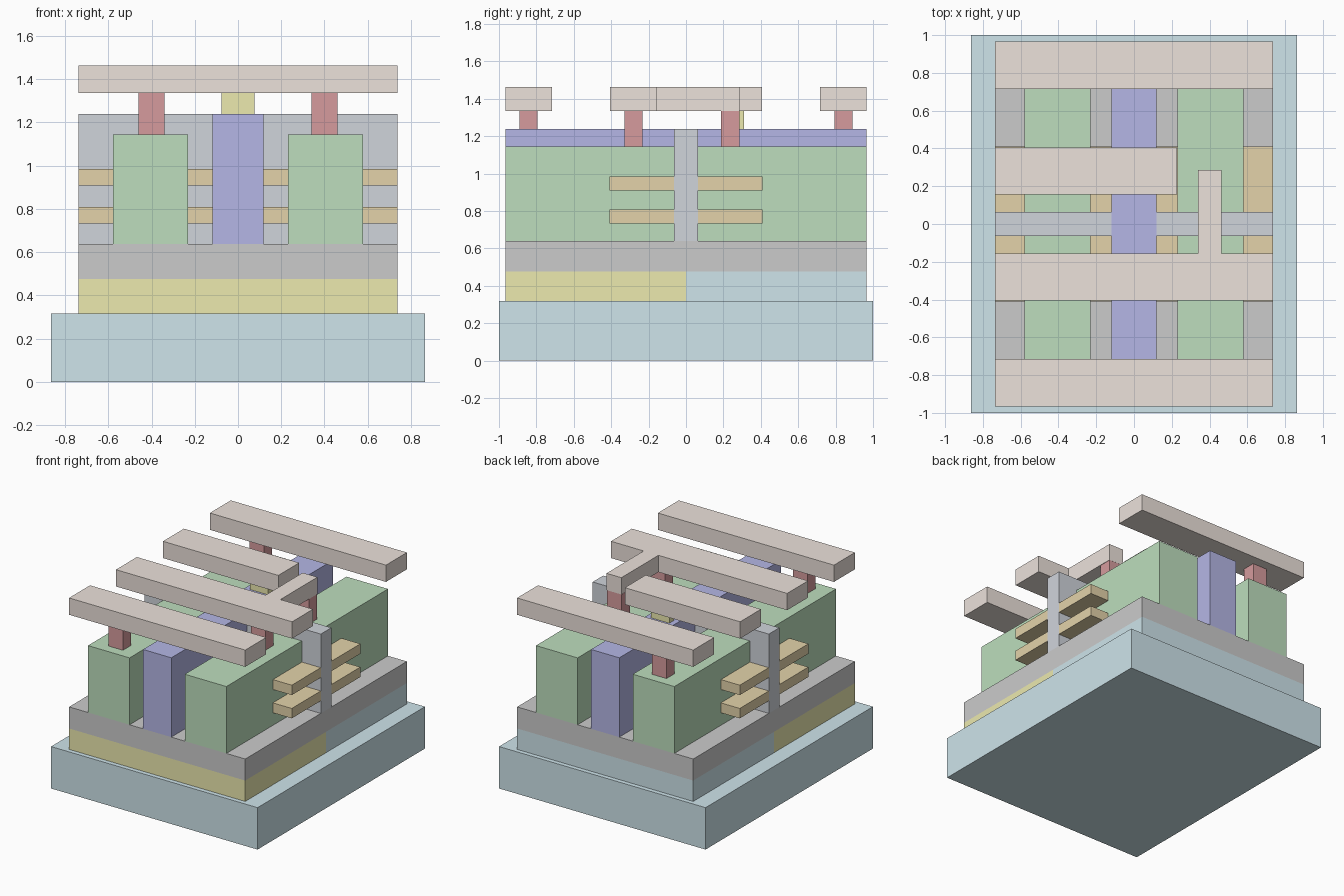
import bpy, bmesh

if "Cube" in bpy.data.objects:
    bpy.data.objects.remove(bpy.data.objects["Cube"])


def material(name, r, g, b):
    m = bpy.data.materials.new(name)
    m.diffuse_color = (r, g, b, 1)
    m.use_nodes = True
    m.node_tree.nodes["Principled BSDF"].inputs["Base Color"].default_value = m.diffuse_color
    return m


BLUE = material("pale_blue", 0.62, 0.78, 0.83)
YELLOW = material("yellow", 0.84, 0.82, 0.43)
GREEN = material("green", 0.51, 0.73, 0.51)
PURPLE = material("purple", 0.46, 0.47, 0.79)
SLATE = material("slate", 0.63, 0.66, 0.71)
GOLD = material("gold", 0.77, 0.65, 0.40)
METAL = material("beige", 0.84, 0.76, 0.71)
RED = material("red", 0.67, 0.33, 0.34)


def prism(name, outline, z0, z1, mat=None):
    """Extrude a counter-clockwise plan outline from z0 to z1."""
    bm = bmesh.new()
    face = bm.faces.new([bm.verts.new((x, y, z0)) for x, y in outline])
    ext = bmesh.ops.extrude_face_region(bm, geom=[face], use_keep_orig=True)
    for v in ext["geom"]:
        if isinstance(v, bmesh.types.BMVert):
            v.co.z = z1
    bmesh.ops.recalc_face_normals(bm, faces=bm.faces)
    mesh = bpy.data.meshes.new(name)
    bm.to_mesh(mesh)
    bm.free()
    obj = bpy.data.objects.new(name, mesh)
    bpy.context.collection.objects.link(obj)
    if mat:
        mesh.materials.append(mat)
    return obj


def box(name, x0, x1, y0, y1, z0, z1, mat=None):
    return prism(name, [(x0, y0), (x1, y0), (x1, y1), (x0, y1)], z0, z1, mat)


W, D = 0.737, 0.966                      # half width and depth of the stack
Z_BASE, Z_WELL, Z_INS = 0.317, 0.475, 0.638
Z_FIN, Z_GATE, Z_BAR, Z_TOP = 1.144, 1.238, 1.335, 1.462

# Base and stacked layers
box("substrate", -0.864, 0.864, -1, 1, 0, Z_BASE, BLUE)
box("front_well", -W, W, -D, 0, Z_BASE, Z_WELL, YELLOW)
box("back_well", -W, W, 0, D, Z_BASE, Z_WELL, BLUE)
box("insulating_layer", -W, W, -D, D, Z_WELL, Z_INS)

# Long blocks and central dividing wall
box("dividing_wall", -0.118, 0.118, -D, D, Z_INS, Z_GATE, PURPLE)
for side, x0, x1 in (("left", -0.579, -0.231), ("right", 0.231, 0.579)):
    box(side + "_block", x0, x1, -D, D, Z_INS, Z_FIN, GREEN)

# Cross wall, interrupted by the dividing wall
for side, x0, x1 in (("left", -W, -0.118), ("right", 0.118, W)):
    box(side + "_cross_wall", x0, x1, -0.063, 0.063, Z_INS, Z_GATE, SLATE)

# Thin sheets on both sides of the cross wall
for level, z0, z1 in (("lower", 0.733, 0.808), ("upper", 0.909, 0.984)):
    for side, y0, y1 in (("front", -0.41, -0.063), ("back", 0.063, 0.41)):
        box(f"{level}_{side}_sheet", -W, W, y0, y1, z0, z1, GOLD)

# Contact posts
for name, x, y in (("front", -0.4, -0.842), ("middle", 0.4, -0.281),
                   ("branch", 0.4, 0.237), ("back", -0.4, 0.842)):
    box(name + "_contact", x - 0.061, x + 0.061, y - 0.049, y + 0.049,
        Z_FIN, Z_BAR, RED)
box("gate_contact", -0.077, 0.077, 0.251, 0.31, Z_GATE, Z_BAR, YELLOW)

# Top metal bars
box("front_bar", -W, W, -D, -0.716, Z_BAR, Z_TOP, METAL)
box("back_bar", -W, W, 0.716, D, Z_BAR, Z_TOP, METAL)
box("short_bar", -W, 0.228, 0.156, 0.406, Z_BAR, Z_TOP, METAL)
prism("branched_bar", [(-W, -0.406), (W, -0.406), (W, -0.156), (0.464, -0.156),
                       (0.464, 0.287), (0.34, 0.287), (0.34, -0.156),
                       (-W, -0.156)], Z_BAR, Z_TOP, METAL)
